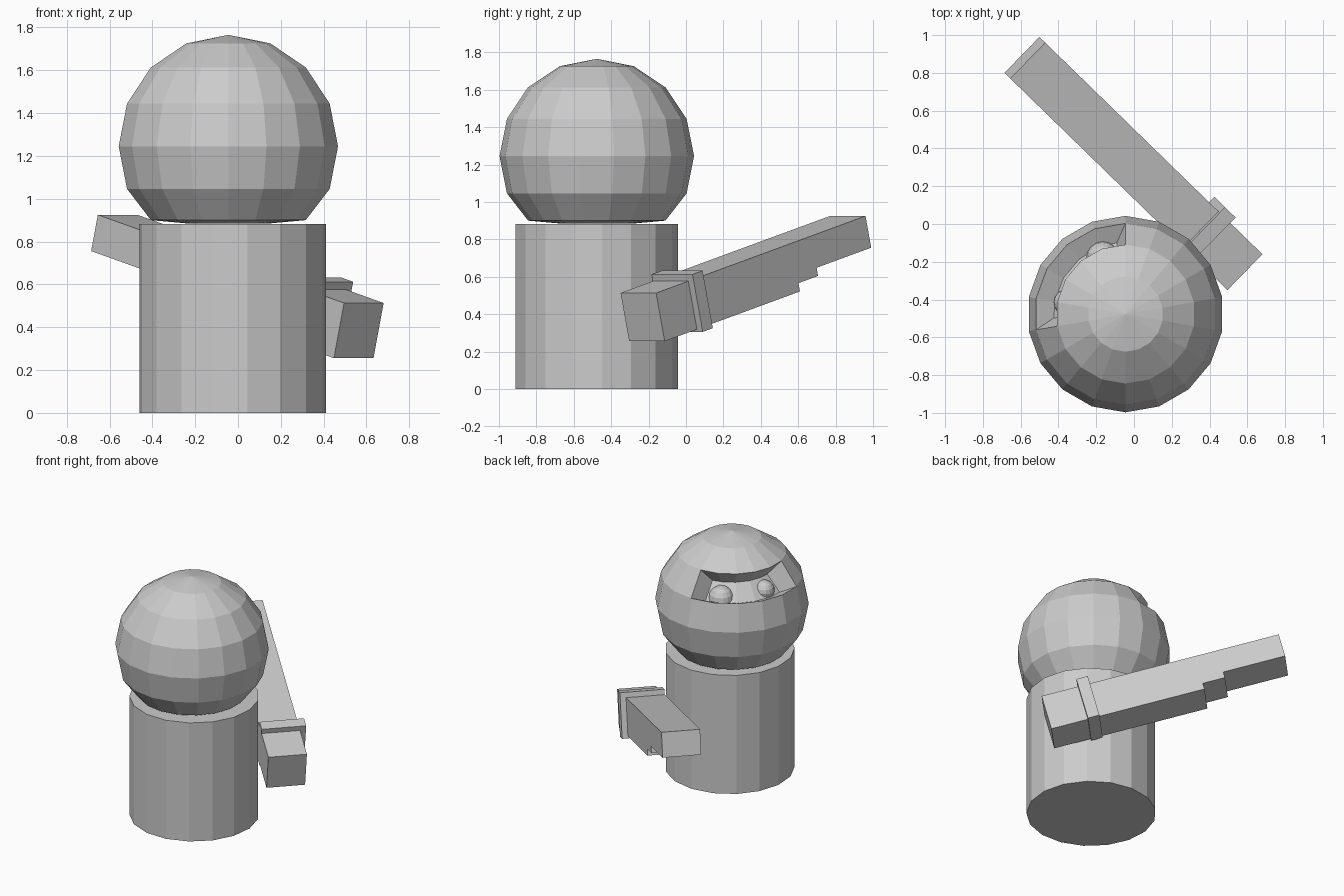
import bpy, bmesh
from math import sin, cos, radians
from mathutils import Vector, Matrix

if "Cube" in bpy.data.objects:
    bpy.data.objects.remove(bpy.data.objects["Cube"])

HEAD = Vector((-0.045, -0.477, 1.245))


def finish(name, bm):
    bmesh.ops.recalc_face_normals(bm, faces=bm.faces)
    mesh = bpy.data.meshes.new(name)
    bm.to_mesh(mesh)
    bm.free()
    obj = bpy.data.objects.new(name, mesh)
    bpy.context.collection.objects.link(obj)
    return obj


def polar(r, deg, z):
    a = radians(deg)
    return Vector((r * cos(a), r * sin(a), z))


# Body: closed 17-sided cylinder
bm = bmesh.new()
bmesh.ops.create_cone(bm, cap_ends=True, segments=17, radius1=0.438, radius2=0.438, depth=0.883)
bm.transform(Matrix.Translation((-0.025, -0.48, 0.4415)) @ Matrix.Rotation(radians(-1.5), 4, 'Z'))
body_mesh = finish("body", bm)
# align one corner about four degrees off the +x axis
first = body_mesh.data.vertices[0].co - Vector((-0.025, -0.48, 0))
turn = radians(3.9) - Vector((1, 0)).angle_signed(first.xy) * -1
pivot = Matrix.Translation((-0.025, -0.48, 0))
body_mesh.data.transform(pivot @ Matrix.Rotation(turn, 4, 'Z') @ pivot.inverted())

# Head: 18-sided faceted ball with a flattened underside
R, N = 0.52, 18
profile = [(R * cos(radians(e)), R * sin(radians(e))) for e in (67.5, 45, 22.5, 0, -22.5)]
profile += [(0.367, -0.345), (0.2, -0.36)]
bm = bmesh.new()
rings = [[bm.verts.new(HEAD + polar(r, 90 + 360 / N * j, z)) for j in range(N)] for r, z in profile]
top = bm.verts.new(HEAD + Vector((0, 0, R)))
for j in range(N):
    k = (j + 1) % N
    bm.faces.new((top, rings[0][j], rings[0][k]))
    for i in range(len(rings) - 1):
        if i == 1 and j < 5:
            continue
        bm.faces.new((rings[i][j], rings[i + 1][j], rings[i + 1][k], rings[i][k]))
bm.faces.new(rings[-1])

# Eye recess: sunken five-panel window in the upper band
angles = (97, 111, 130, 150, 169, 183)
hi = [bm.verts.new(HEAD + polar(0.28, a, 0.265)) for a in angles]
lo = [bm.verts.new(HEAD + polar(0.38, a, 0.155)) for a in angles]
for j in range(5):
    bm.faces.new((hi[j], lo[j], lo[j + 1], hi[j + 1]))
    bm.faces.new((rings[1][j], hi[j], hi[j + 1], rings[1][j + 1]))
    bm.faces.new((rings[2][j], rings[2][j + 1], lo[j + 1], lo[j]))
for j in (0, 5):
    bm.faces.new((rings[1][j], rings[2][j], lo[j], hi[j]))
finish("head", bm)

# Eyes
for name, pos, r in (("eye_large", (-0.165, -0.18, 1.41), 0.087),
                     ("eye_small", (-0.355, -0.415, 1.43), 0.07)):
    bm = bmesh.new()
    bmesh.ops.create_uvsphere(bm, u_segments=16, v_segments=8, radius=r)
    bm.transform(Matrix.Translation(pos))
    finish(name, bm)

# Arm frame: u along the arm, v up, w outward; origin at the lower outer top corner
u = Vector((-1.15, 1.12, 0.412)).normalized()
w = Vector((1.12, 1.15, 0)).normalized()
v = w.cross(u)
frame = Matrix((u, v, w)).transposed().to_4x4()
frame.translation = (0.68, -0.16, 0.513)


def extrude_side(name, outline, w0, w1):
    bm = bmesh.new()
    a = [bm.verts.new((s, t, w0)) for s, t in outline]
    b = [bm.verts.new((s, t, w1)) for s, t in outline]
    bm.faces.new(a)
    bm.faces.new(b)
    for i in range(len(a)):
        k = (i + 1) % len(a)
        bm.faces.new((a[i], a[k], b[k], b[i]))
    bm.transform(frame)
    return finish(name, bm)


# Arm with stepped underside, and its collar
extrude_side("arm", [(0, 0), (1.657, 0), (1.657, -0.175), (1.225, -0.175), (1.225, -0.22),
                     (1.07, -0.22), (1.07, -0.266), (0, -0.266)], -0.265, 0)
extrude_side("arm_collar", [(0.255, 0.037), (0.335, 0.037), (0.335, -0.28), (0.255, -0.28)], -0.265, 0.04)
